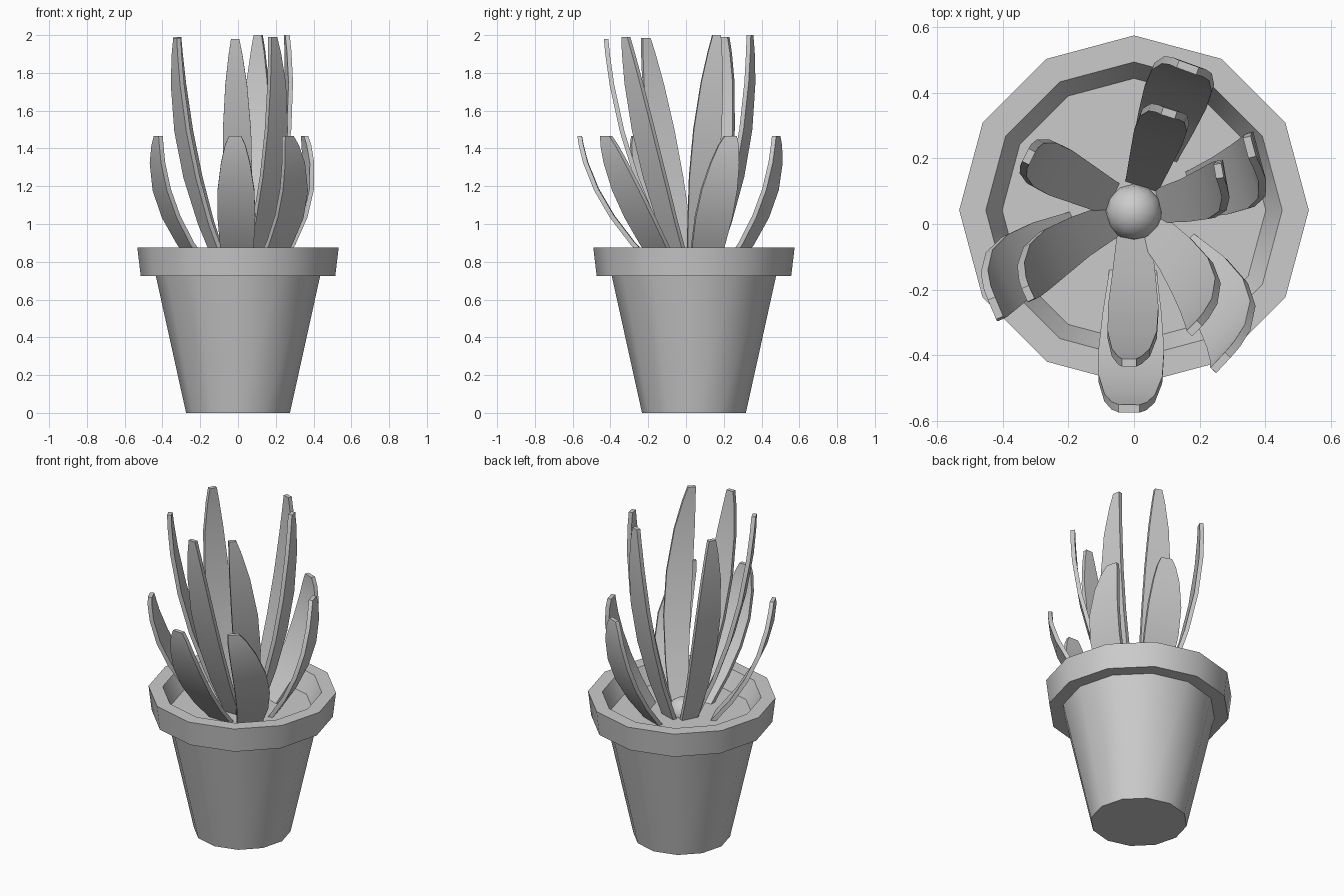
import bpy, bmesh, math
from mathutils import Vector

if "Cube" in bpy.data.objects:
    bpy.data.objects.remove(bpy.data.objects["Cube"])

CENTRE = Vector((0, 0.042, 0))
SOIL_Z = 0.765


def finish(bm, name, angle):
    bmesh.ops.recalc_face_normals(bm, faces=bm.faces)
    mesh = bpy.data.meshes.new(name)
    bm.to_mesh(mesh)
    bm.free()
    obj = bpy.data.objects.new(name, mesh)
    bpy.context.collection.objects.link(obj)
    bpy.ops.object.select_all(action='DESELECT')
    obj.select_set(True)
    bpy.context.view_layer.objects.active = obj
    bpy.ops.object.shade_smooth_by_angle(angle=math.radians(angle))
    return obj


def skin(bm, rings):
    """Bridge a list of point rings and cap both ends."""
    rows = [[bm.verts.new(p) for p in ring] for ring in rings]
    n = len(rows[0])
    for a, b in zip(rows, rows[1:]):
        for i in range(n):
            j = (i + 1) % n
            bm.faces.new((a[i], a[j], b[j], b[i]))
    bm.faces.new(rows[0])
    bm.faces.new(rows[-1])


def lathe(name, profile, sides=12):
    bm = bmesh.new()
    skin(bm, [[CENTRE + Vector((r * math.cos(math.tau * i / sides),
                                r * math.sin(math.tau * i / sides), z))
               for i in range(sides)] for r, z in profile])
    return finish(bm, name, 35)


# Pot with overhanging rim; the inner floor is the soil surface
lathe("pot", [(0.275, 0), (0.435, 0.725), (0.515, 0.725), (0.533, 0.875),
              (0.452, 0.875), (0.402, SOIL_Z)])

# Round bud in the middle of the plant
bm = bmesh.new()
bmesh.ops.create_uvsphere(bm, u_segments=12, v_segments=8, radius=0.087)
bmesh.ops.translate(bm, verts=bm.verts, vec=CENTRE + Vector((0, -0.007, SOIL_Z)))
finish(bm, "centre_bud", 40)

STEPS = (0, 0.2, 0.4, 0.6, 0.8, 0.93, 1)
TALL = (0.052, 0.066, 0.077, 0.075, 0.058, 0.037, 0.022)
SHORT = (0.072, 0.09, 0.1, 0.097, 0.077, 0.054, 0.032)


def leaf(name, azimuth, r0, r1, lean, top, widths, bulge=0.07, thick=0.024):
    """Curved blade: rises from radius r0 to r1, leaning sideways at the tip."""
    a = math.radians(azimuth)
    out = Vector((math.cos(a), math.sin(a), 0))
    side = Vector((-math.sin(a), math.cos(a), 0))
    up = Vector((0, 0, 1))
    base, rings = SOIL_Z - 0.01, []
    for f, w in zip(STEPS, widths):
        r = r0 + (r1 - r0) * f + bulge * 4 * f * (1 - f)
        slope = (r1 - r0) + bulge * 4 * (1 - 2 * f)
        normal = (out * (top - base) - up * slope).normalized() * thick / 2
        if f == 1:
            normal = out * thick / 2
        mid = CENTRE + out * r + side * lean * f * f + up * (base + (top - base) * f)
        rings.append([mid - side * w - normal, mid + side * w - normal,
                      mid + side * w + normal, mid - side * w + normal])
    bm = bmesh.new()
    skin(bm, rings)
    finish(bm, name, 30)


# Tall inner leaves: azimuth, tip radius, sideways lean, tip height
for i, (az, r1, lean, top) in enumerate([
        (72, 0.315, -0.01, 2.0), (10, 0.275, 0.073, 2.0), (-45, 0.385, -0.125, 1.99),
        (-90, 0.465, -0.015, 1.98), (205, 0.40, 0.094, 1.985), (153, 0.36, 0.0, 1.99)]):
    leaf(f"tall_leaf_{i + 1}", az, 0.085, r1, lean, top, TALL)

# Short outer leaves
for i, (az, r1, lean) in enumerate([
        (70, 0.465, -0.005), (15, 0.39, 0.095), (-43, 0.51, -0.16),
        (-91, 0.605, -0.005), (203, 0.505, 0.11)]):
    leaf(f"short_leaf_{i + 1}", az, 0.19, r1, lean, 1.467, SHORT, 0.08)
